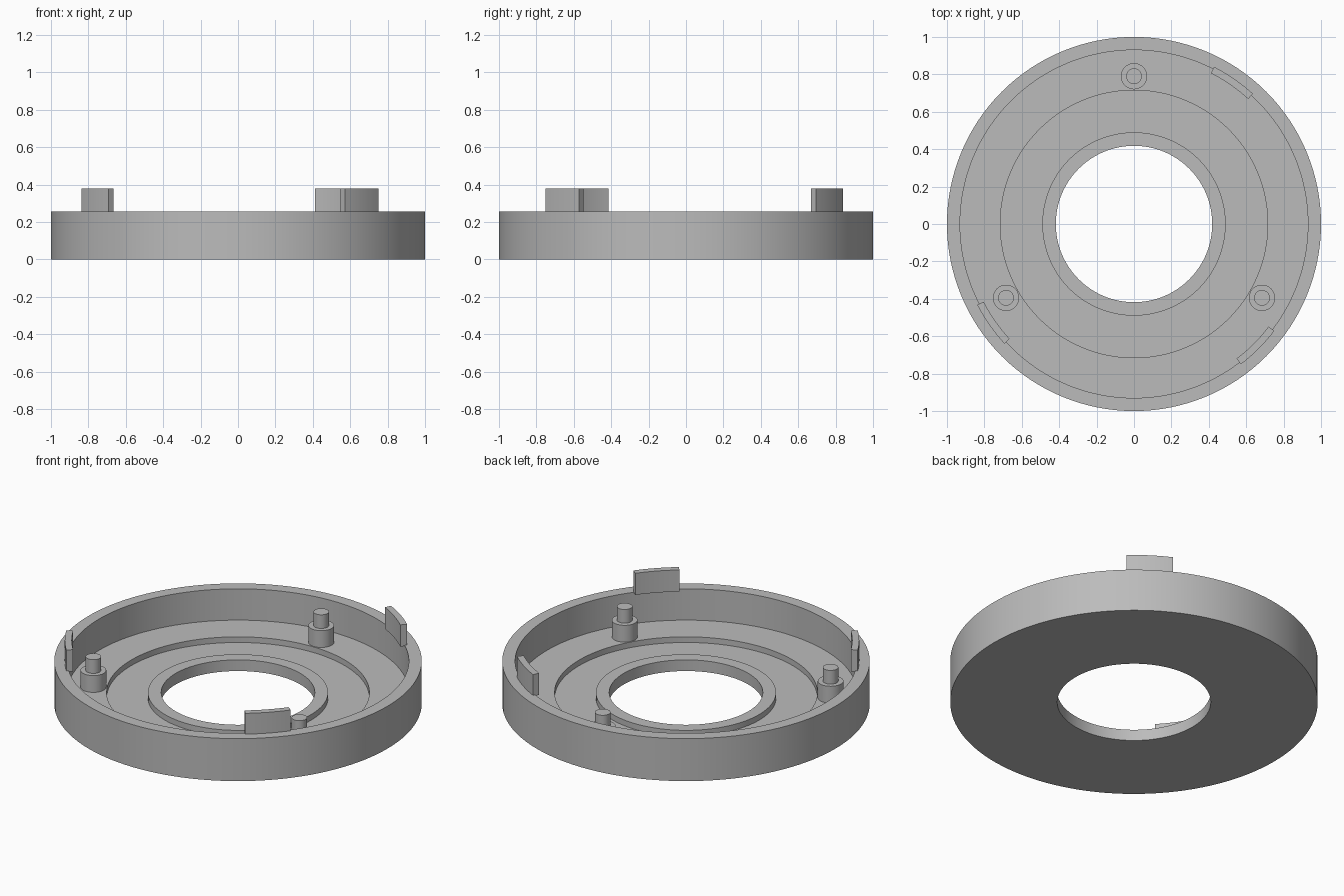
import bpy
import bmesh
from math import cos, sin, radians

if "Cube" in bpy.data.objects:
    bpy.data.objects.remove(bpy.data.objects["Cube"], do_unlink=True)

# Single plain grey plastic
grey = bpy.data.materials.new("plain_grey")
grey.use_nodes = True
GREY = (0.5, 0.5, 0.5, 1.0)
grey.diffuse_color = GREY
grey.node_tree.nodes["Principled BSDF"].inputs["Base Color"].default_value = GREY


def revolve(name, profile, steps, start=0, sweep=360, center=(0, 0, 0)):
    """Turn a closed (radius, z) profile about z; partial sweeps get end caps."""
    bm = bmesh.new()
    full = sweep == 360
    rings = []
    for i in range(steps if full else steps + 1):
        a = radians(start + sweep * i / steps)
        rings.append([bm.verts.new((r * cos(a), r * sin(a), z)) for r, z in profile])
    n = len(profile)
    for i in range(steps):
        one, two = rings[i], rings[(i + 1) % len(rings)]
        for j in range(n):
            k = (j + 1) % n
            if profile[j][0] == 0 and profile[k][0] == 0:
                continue
            bm.faces.new((one[j], two[j], two[k], one[k]))
    if not full:
        bm.faces.new(rings[0])
        bm.faces.new(rings[-1])
    bmesh.ops.remove_doubles(bm, verts=bm.verts, dist=1e-5)
    bmesh.ops.recalc_face_normals(bm, faces=bm.faces)
    mesh = bpy.data.meshes.new(name)
    bm.to_mesh(mesh)
    bm.free()
    mesh.materials.append(grey)
    obj = bpy.data.objects.new(name, mesh)
    obj.location = center
    bpy.context.collection.objects.link(obj)
    bpy.ops.object.select_all(action='DESELECT')
    obj.select_set(True)
    bpy.context.view_layer.objects.active = obj
    bpy.ops.object.shade_smooth_by_angle(angle=radians(30))
    return obj


# Dished ring: outer wall, raised floor, recessed floor and lip round the hole
FLOOR, RECESS, RIM = 0.067, 0.033, 0.255
revolve("ring_housing", [
    (0.418, 0), (1.0, 0), (1.0, RIM), (0.93, RIM), (0.93, FLOOR),
    (0.715, FLOOR), (0.715, RECESS), (0.49, RECESS), (0.49, FLOOR),
    (0.418, FLOOR)], 128)

# Stepped locating pegs on the raised floor
peg = [(0, 0.05), (0.07, 0.05), (0.07, 0.168), (0.042, 0.168), (0.042, 0.25), (0, 0.25)]
for i, angle in enumerate((90, 210, 330)):
    a = radians(angle)
    revolve(f"locating_peg_{i + 1}", peg, 40, center=(0.79 * cos(a), 0.79 * sin(a), 0))

# Curved tabs standing on the inner edge of the rim
tab = [(0.905, 0.25), (0.943, 0.25), (0.943, 0.38), (0.905, 0.38)]
for i, angle in enumerate((55.3, 215, 315)):
    revolve(f"rim_tab_{i + 1}", tab, 8, angle - 7.7, 15.4)
